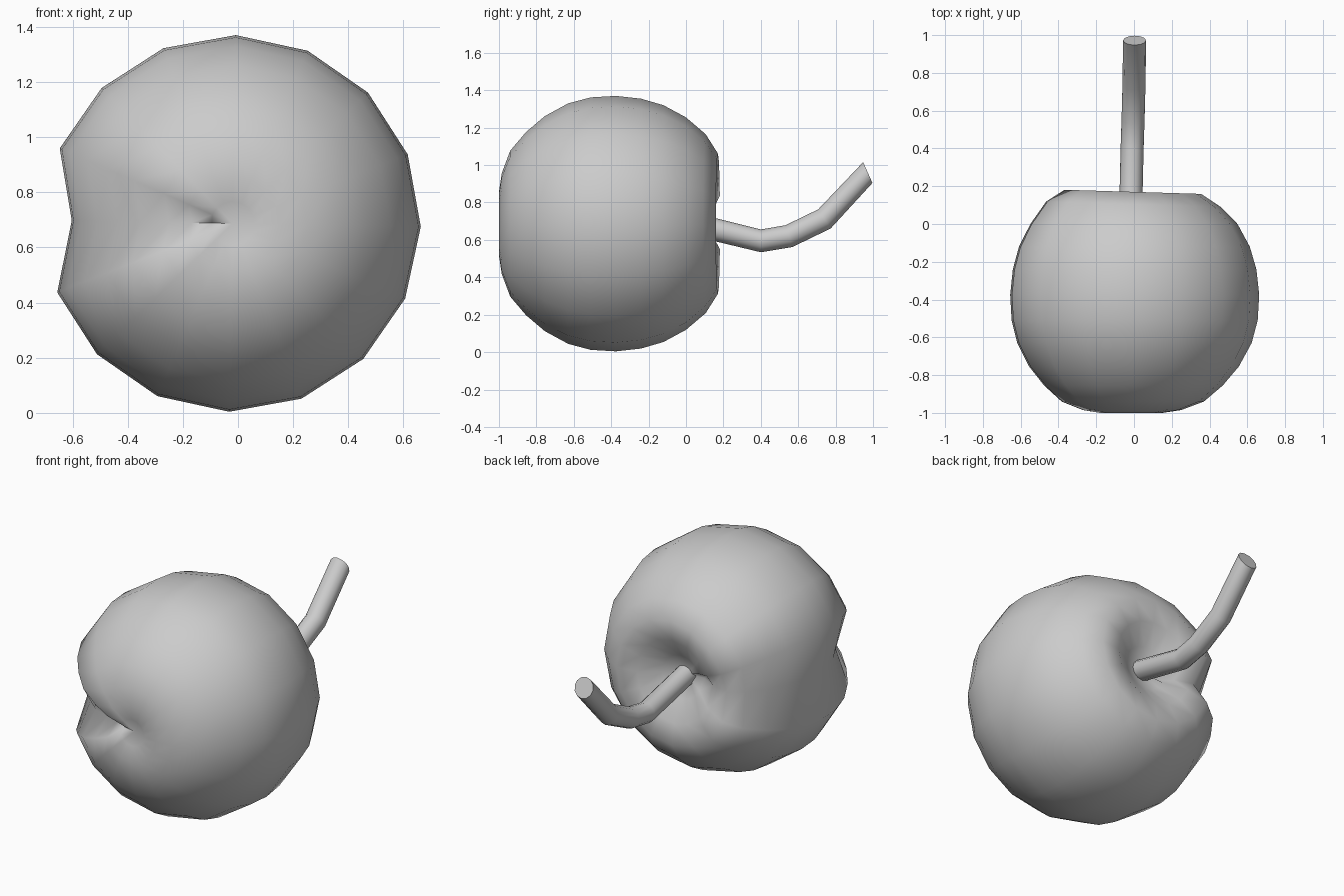
import bpy, bmesh, math
from mathutils import Vector

cube = bpy.data.objects.get("Cube")
if cube:
    bpy.data.objects.remove(cube, do_unlink=True)

grey = bpy.data.materials.new("light grey")
grey.use_nodes = True
grey.diffuse_color = (0.6, 0.6, 0.6, 1)
grey.node_tree.nodes["Principled BSDF"].inputs["Base Color"].default_value = (0.6, 0.6, 0.6, 1)

CENTRE = Vector((-0.02, -0.38, 0.687))


def loft(name, rings, start=None, end=None):
    """Skin rings of points; each end closes to a pole point or a flat cap."""
    bm = bmesh.new()
    loops = [[bm.verts.new(p) for p in ring] for ring in rings]
    n = len(loops[0])
    for a, b in zip(loops, loops[1:]):
        for i in range(n):
            j = (i + 1) % n
            bm.faces.new((a[i], a[j], b[j], b[i]))
    for loop, pole in ((loops[0], start), (loops[-1], end)):
        if pole is None:
            bm.faces.new(loop)
        else:
            tip = bm.verts.new(pole)
            for i in range(n):
                bm.faces.new((loop[i], loop[(i + 1) % n], tip))
    bmesh.ops.recalc_face_normals(bm, faces=bm.faces)
    mesh = bpy.data.meshes.new(name)
    bm.to_mesh(mesh)
    bm.free()
    mesh.materials.append(grey)
    obj = bpy.data.objects.new(name, mesh)
    bpy.context.collection.objects.link(obj)
    return obj


def smooth(obj, angle):
    bpy.ops.object.select_all(action='DESELECT')
    obj.select_set(True)
    bpy.context.view_layer.objects.active = obj
    bpy.ops.object.shade_smooth_by_angle(angle=math.radians(angle))


# Fruit: profile of (y, radius) around the y axis, from the tip to the stem hollow
profile = [(-0.985, 0.08), (-1.0, 0.17), (-0.985, 0.27), (-0.94, 0.39), (-0.855, 0.49),
           (-0.755, 0.575), (-0.63, 0.643), (-0.51, 0.675), (-0.375, 0.683),
           (-0.24, 0.668), (-0.12, 0.633), (0, 0.568), (0.105, 0.478),
           (0.17, 0.375), (0.15, 0.25), (0.07, 0.13)]
SIDES = 16


def fruit_ring(y, r):
    ring = []
    for i in range(SIDES):
        a = math.tau * i / SIDES - math.radians(1)
        p = CENTRE + Vector((r * math.cos(a), y - CENTRE.y, r * math.sin(a)))
        if y > 0:
            p.y -= 0.03 * p.x          # rim leans slightly
        if i == SIDES // 2:            # seam pressed in along one meridian
            p += (CENTRE - p).normalized() * 0.1 * min(1, r / 0.2)
        ring.append(p)
    return ring


fruit = loft("fruit", [fruit_ring(y, r) for y, r in profile],
             (CENTRE.x, -0.965, CENTRE.z), (CENTRE.x, 0.02, CENTRE.z))
smooth(fruit, 100)

# Stem: round sections along a bent path of (x, y, z, section tilt in degrees)
path = [(-0.02, -0.03, 0.7, -13), (-0.01, 0.4, 0.595, 0), (-0.005, 0.55, 0.62, 18),
        (0, 0.74, 0.712, 33), (0.003, 0.972, 0.96, 24)]


def stem_ring(x, y, z, tilt):
    t = math.radians(tilt)
    ring = []
    for i in range(12):
        a = math.tau * i / 12
        up = 0.061 * math.sin(a)
        ring.append((x + 0.061 * math.cos(a), y - up * math.sin(t), z + up * math.cos(t)))
    return ring


stem = loft("stem", [stem_ring(*p) for p in path])
smooth(stem, 50)
